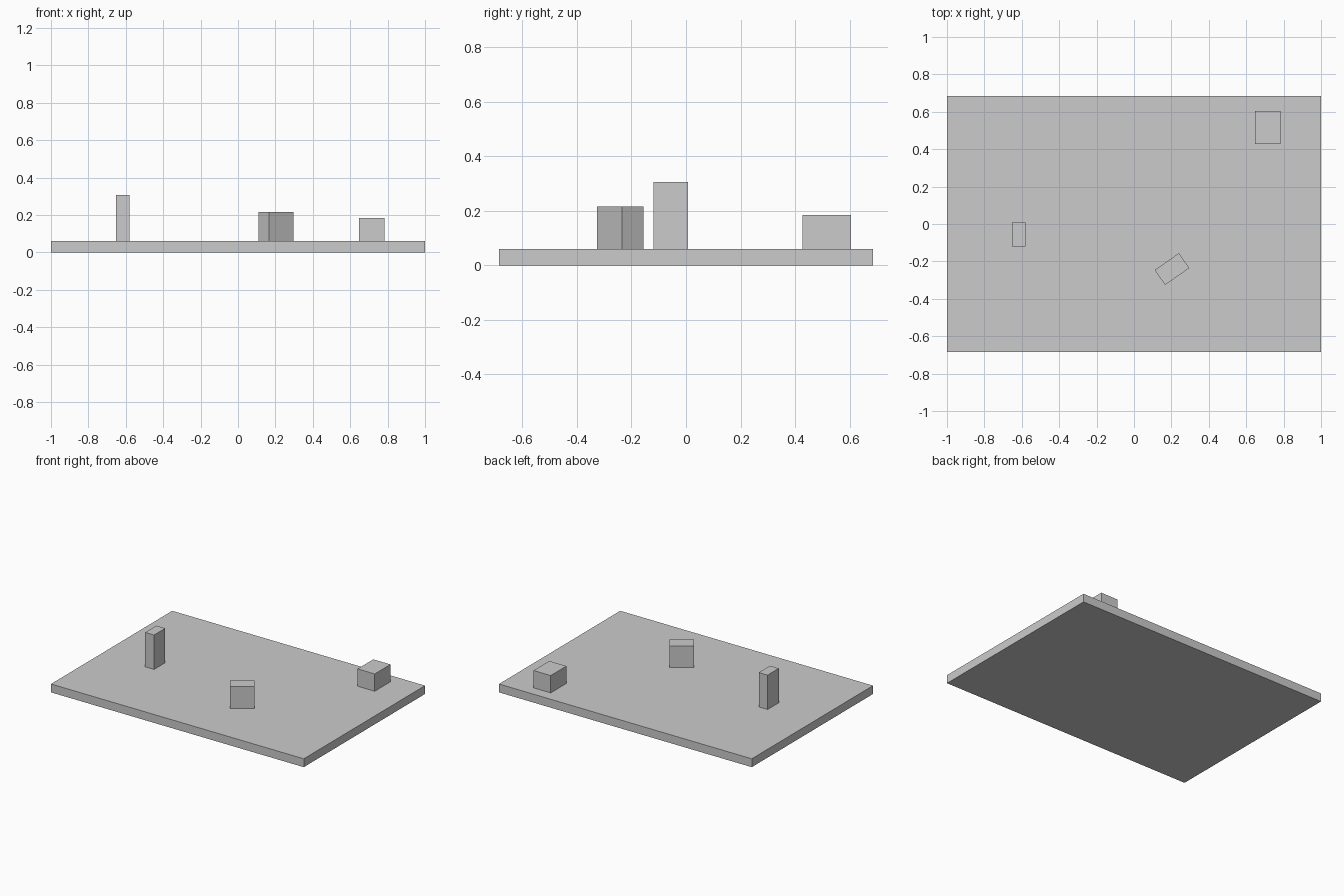
import bpy
from math import radians

cube = bpy.data.objects.get("Cube")
if cube:
    bpy.data.objects.remove(cube, do_unlink=True)

# Single flat grey
grey = bpy.data.materials.new("light_grey")
grey.use_nodes = True
colour = (0.6, 0.6, 0.6, 1)
grey.diffuse_color = colour
grey.node_tree.nodes["Principled BSDF"].inputs["Base Color"].default_value = colour


def add_box(name, x, y, bottom, size, turn=0):
    """Box standing on height bottom, turned about z in degrees."""
    bpy.ops.mesh.primitive_cube_add(
        size=1, location=(x, y, bottom + size[2] / 2), rotation=(0, 0, radians(turn)))
    box = bpy.context.object
    box.name = name
    box.scale = size
    bpy.ops.object.transform_apply(location=False, rotation=False, scale=True)
    box.data.materials.append(grey)


# Base slab
TOP = 0.06
add_box("ground_slab", 0, 0, 0, (2, 1.37, TOP))

# Blocks standing on the slab
add_box("tall_block", -0.616, -0.056, TOP, (0.07, 0.126, 0.246))
add_box("turned_block", 0.203, -0.241, TOP, (0.158, 0.097, 0.155), 35)
add_box("low_block", 0.715, 0.516, TOP, (0.136, 0.178, 0.124))
